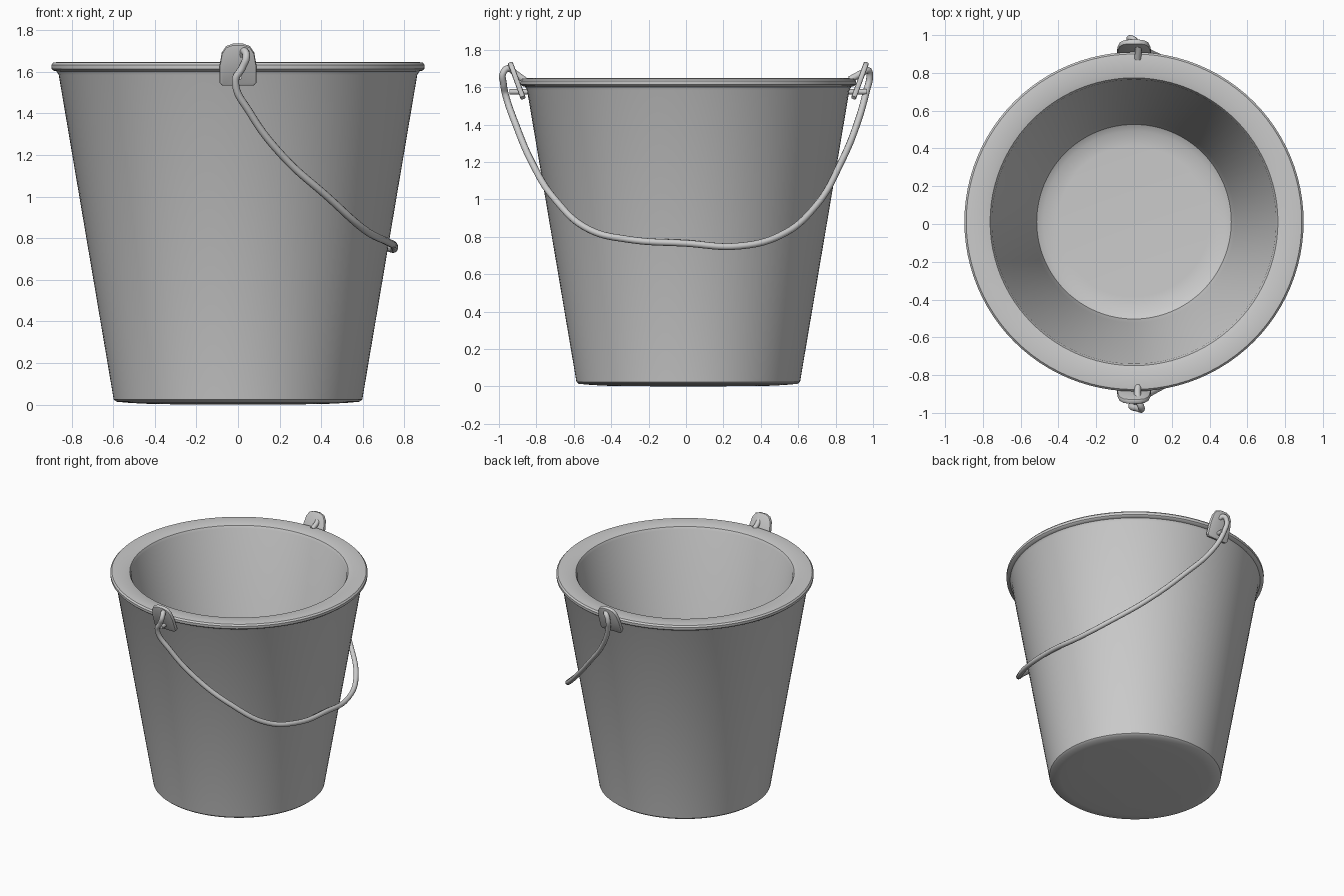
import bpy, bmesh, math
from mathutils import Vector, Matrix

if "Cube" in bpy.data.objects:
    bpy.data.objects.remove(bpy.data.objects["Cube"])


def finish(bm, name, angle=40):
    bmesh.ops.recalc_face_normals(bm, faces=bm.faces)
    me = bpy.data.meshes.new(name)
    bm.to_mesh(me)
    bm.free()
    ob = bpy.data.objects.new(name, me)
    bpy.context.collection.objects.link(ob)
    bpy.ops.object.select_all(action='DESELECT')
    ob.select_set(True)
    bpy.context.view_layer.objects.active = ob
    bpy.ops.object.shade_smooth_by_angle(angle=math.radians(angle))
    return ob


def lathe(name, profile, cy, steps=96):
    bm = bmesh.new()
    vs = [bm.verts.new((r, 0, z)) for r, z in profile]
    es = [bm.edges.new(p) for p in zip(vs, vs[1:])]
    bmesh.ops.spin(bm, geom=vs + es, cent=(0, 0, 0), axis=(0, 0, 1),
                   angle=math.tau, steps=steps)
    bmesh.ops.remove_doubles(bm, verts=bm.verts, dist=1e-4)
    bmesh.ops.translate(bm, verts=bm.verts, vec=(0, cy, 0))
    return finish(bm, name)


# Thick-walled tapered body with a rolled lip
lathe("bucket_body", [
    (0, 0), (0.4, 0.002), (0.52, 0.008), (0.585, 0.014), (0.598, 0.025),
    (0.862, 1.585), (0.872, 1.602), (0.888, 1.606), (0.897, 1.615),
    (0.898, 1.634), (0.888, 1.645), (0.86, 1.648), (0.79, 1.645),
    (0.762, 1.638), (0.752, 1.62), (0.535, 0.24), (0.515, 0.18),
    (0.48, 0.16), (0.4, 0.155), (0, 0.155)], 0.012)


# Ear plates, tilted with the wall
def ear(name, side, cy):
    half = [(0.075, -0.105), (0.09, -0.09), (0.088, 0.0), (0.078, 0.06),
            (0.058, 0.092), (0.025, 0.105)]
    outline = half + [(-x, z) for x, z in reversed(half)]
    bm = bmesh.new()
    face = bm.faces.new([bm.verts.new((x, -0.014, z)) for x, z in outline])
    ext = bmesh.ops.extrude_face_region(bm, geom=[face])
    bmesh.ops.translate(bm, vec=(0, 0.028, 0),
                        verts=[g for g in ext['geom'] if isinstance(g, bmesh.types.BMVert)])
    rims = [e for e in bm.edges if abs(e.verts[0].co.y - e.verts[1].co.y) < 1e-5]
    bmesh.ops.bevel(bm, geom=rims, offset=0.008, segments=2, profile=0.5, affect='EDGES')
    bmesh.ops.transform(bm, verts=bm.verts, matrix=Matrix.Translation((0, cy, 1.635))
                        @ Matrix.Rotation(-side * 0.35, 4, 'X'))
    finish(bm, name)


ear("ear_front", -1, -0.905)
ear("ear_back", 1, 0.93)

# Wire handle resting against the +x side, hooked through both ears
path = [(0.02, -0.86, 1.635), (0.02, -0.915, 1.675), (0.03, -0.95, 1.7),
        (0.04, -0.978, 1.675), (0.02, -0.976, 1.62), (-0.012, -0.965, 1.56),
        (0.06, -0.91, 1.4), (0.22, -0.82, 1.19), (0.43, -0.7, 1.0),
        (0.61, -0.52, 0.84), (0.715, -0.3, 0.785), (0.75, 0, 0.765),
        (0.735, 0.28, 0.75), (0.655, 0.5, 0.805), (0.47, 0.69, 0.96),
        (0.24, 0.83, 1.2), (0.06, 0.92, 1.42), (-0.012, 0.965, 1.58),
        (-0.02, 0.982, 1.66), (0.0, 0.973, 1.69), (0.02, 0.94, 1.675),
        (0.02, 0.875, 1.64)]
cu = bpy.data.curves.new("handle", 'CURVE')
cu.dimensions = '3D'
cu.bevel_depth = 0.018
cu.bevel_resolution = 3
cu.resolution_u = 8
cu.use_fill_caps = True
sp = cu.splines.new('BEZIER')
sp.bezier_points.add(len(path) - 1)
for bp, co in zip(sp.bezier_points, path):
    bp.co = co
    bp.handle_left_type = bp.handle_right_type = 'AUTO'
handle = bpy.data.objects.new("handle", cu)
bpy.context.collection.objects.link(handle)

# Small pins holding the ears to the wall
for name, y in (("pin_front", -0.895), ("pin_back", 0.915)):
    bm = bmesh.new()
    bmesh.ops.create_cone(bm, cap_ends=True, segments=16, radius1=0.014, radius2=0.014,
                          depth=0.1, matrix=Matrix.Translation((0.005, y, 1.575))
                          @ Matrix.Rotation(math.pi / 2, 4, 'X'))
    finish(bm, name)
